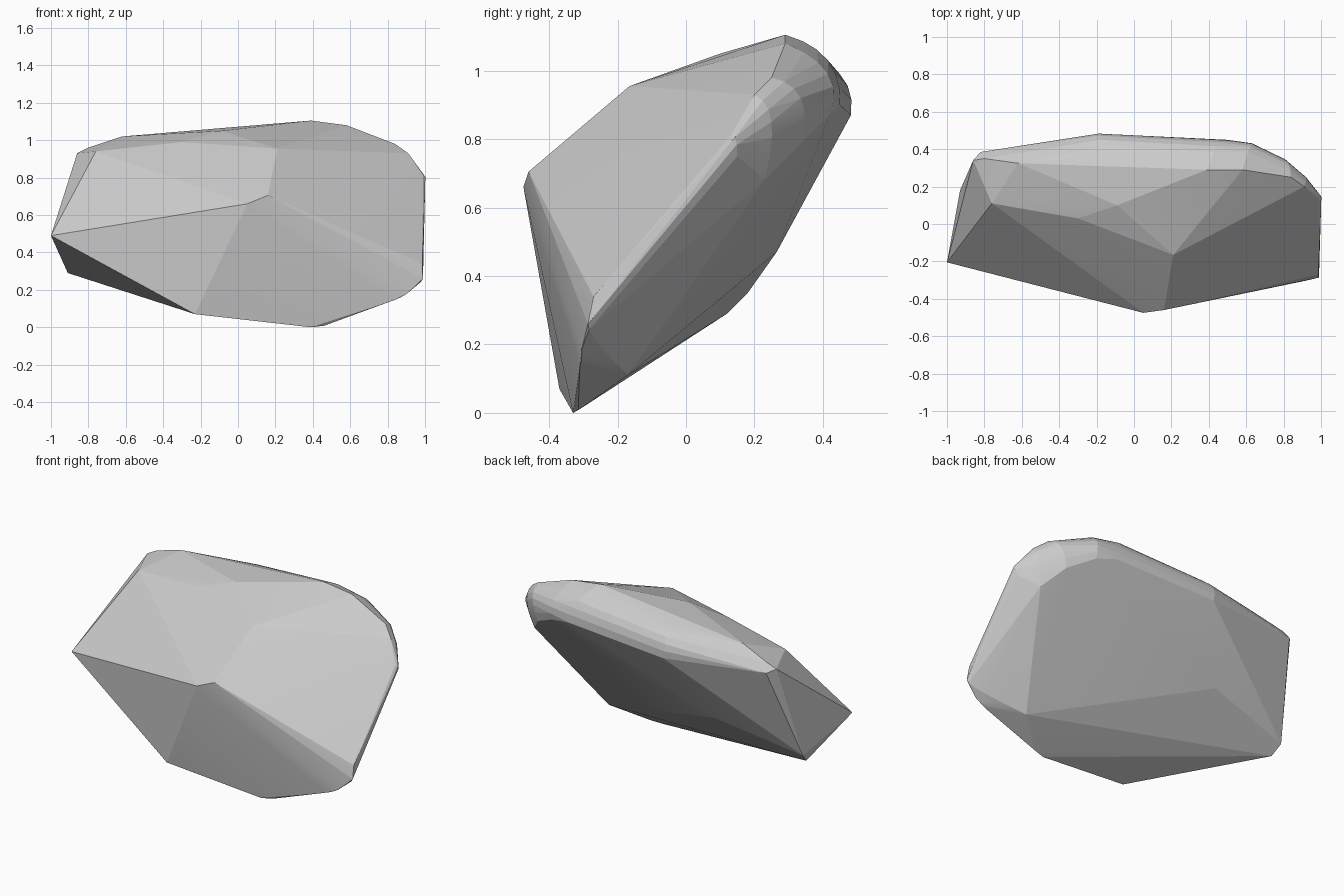
import bpy, bmesh
from mathutils import Vector

# Sharp chiselled corners of the boulder
corners = [
    # front ridge and top facets
    (0.05, -0.475, 0.66), (0.16, -0.46, 0.705), (0.21, -0.165, 0.955),
    (-0.30, 0.03, 0.99), (-0.09, 0.10, 1.05), (-0.76, 0.11, 0.94),
    # left end
    (-1.0, -0.205, 0.49), (-0.95, -0.17, 0.55), (-0.93, 0.18, 0.35),
    (-0.91, 0.12, 0.29), (-0.86, 0.34, 0.93), (-0.82, 0.385, 0.91),
    (-0.80, 0.35, 0.96), (-0.62, 0.325, 1.02),
    # base and underside
    (-0.23, -0.37, 0.07), (0.39, -0.33, 0.0), (0.46, -0.315, 0.008),
    (0.52, -0.27, 0.06), (-0.38, 0.265, 0.47),
    (0.985, -0.27, 0.34), (0.98, -0.28, 0.31),
]

# Rounded rim stations: front edge, middle, back edge
rim = [
    ((-0.10, 0.31, 1.06), (-0.18, 0.45, 0.99), (-0.18, 0.482, 0.87)),
    ((0.39, 0.29, 1.105), (0.45, 0.415, 1.03), (0.50, 0.45, 0.90)),
    ((0.58, 0.29, 1.08), (0.62, 0.415, 0.99), (0.63, 0.42, 0.87)),
    ((0.84, 0.25, 0.98), (0.82, 0.335, 0.92), (0.78, 0.34, 0.79)),
    ((0.91, 0.20, 0.93), (0.92, 0.25, 0.85), (0.88, 0.23, 0.68)),
    ((0.99, 0.13, 0.81), (0.985, 0.15, 0.75), (0.86, 0.12, 0.56)),
    ((0.97, -0.28, 0.27), (0.94, -0.27, 0.22), (0.65, -0.17, 0.11)),
    ((0.91, -0.305, 0.185), (0.87, -0.305, 0.16), (0.82, -0.31, 0.14)),
]


def arc(a, b, c, steps=6):
    """Quadratic curve through a, b and c."""
    a, b, c = Vector(a), Vector(b), Vector(c)
    k = 2 * b - (a + c) / 2
    return [a * (1 - t) ** 2 + k * 2 * t * (1 - t) + c * t * t
            for t in (i / steps for i in range(steps + 1))]


# Wrap all points in one convex skin
bm = bmesh.new()
for p in corners + [q for s in rim for q in arc(*s)]:
    bm.verts.new(p)
hull = bmesh.ops.convex_hull(bm, input=bm.verts[:])
loose = {e for e in hull["geom_interior"] + hull["geom_unused"]
         if isinstance(e, bmesh.types.BMVert)}
bmesh.ops.delete(bm, geom=list(loose), context='VERTS')
bmesh.ops.recalc_face_normals(bm, faces=bm.faces[:])

mesh = bpy.data.meshes.new("boulder")
bm.to_mesh(mesh)
bm.free()
boulder = bpy.data.objects.new("boulder", mesh)
bpy.context.collection.objects.link(boulder)

# Soften only the shallow facets of the rounded rim
bpy.context.view_layer.objects.active = boulder
boulder.select_set(True)
bpy.ops.object.shade_smooth_by_angle(angle=0.12)
